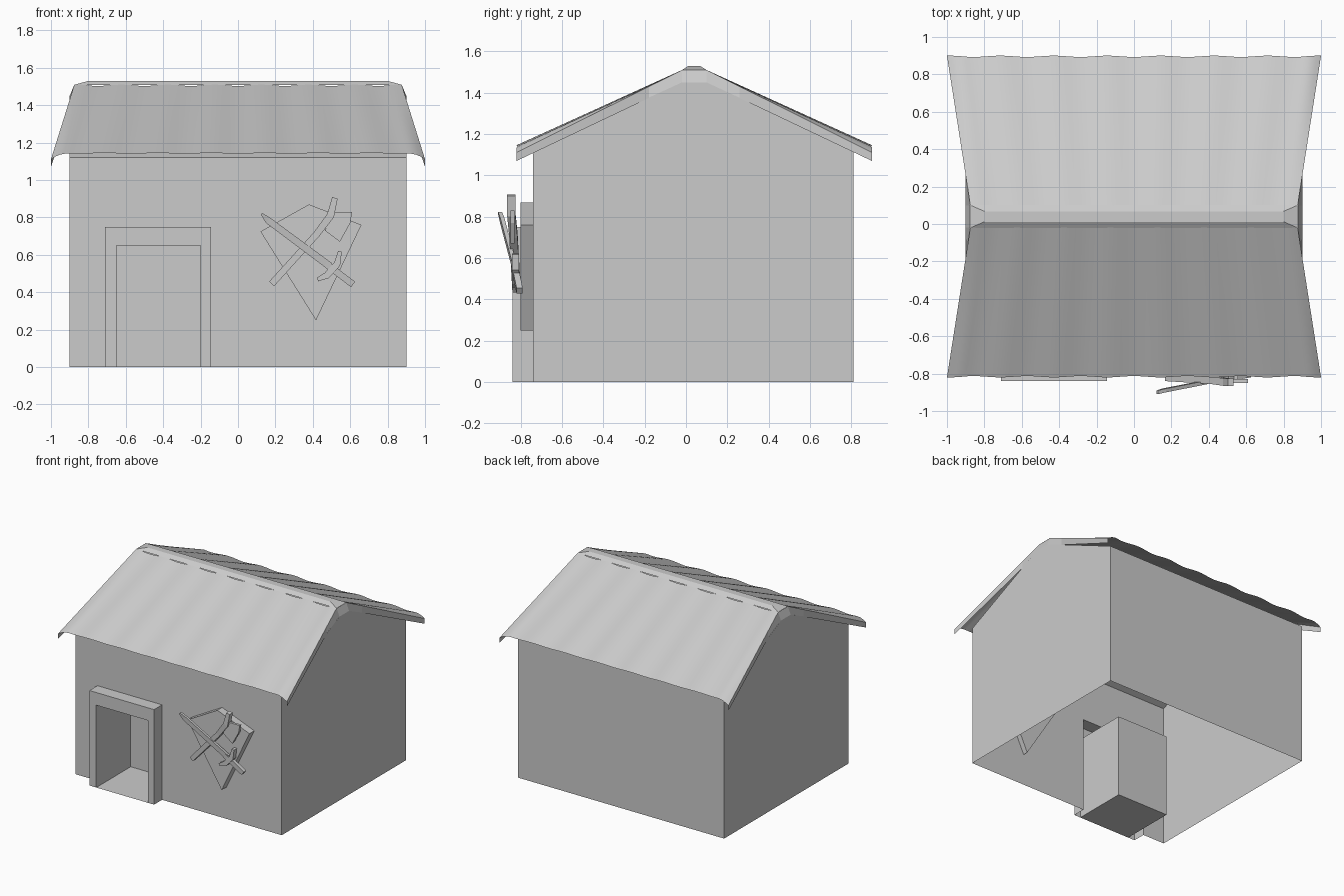
import bpy, bmesh, math
from mathutils import Vector

old = bpy.data.objects.get("Cube")
if old:
    bpy.data.objects.remove(old, do_unlink=True)

grey = bpy.data.materials.new("plain_grey")
grey.use_nodes = True
COLOUR = (0.6, 0.6, 0.6, 1)
grey.diffuse_color = COLOUR
grey.node_tree.nodes["Principled BSDF"].inputs["Base Color"].default_value = COLOUR


def finish(name, bm, recalc=True, smooth=False):
    """Turn a bmesh into a named, coloured object."""
    bmesh.ops.remove_doubles(bm, verts=bm.verts, dist=0.0005)
    if recalc:
        bmesh.ops.recalc_face_normals(bm, faces=bm.faces)
    mesh = bpy.data.meshes.new(name)
    bm.to_mesh(mesh)
    bm.free()
    mesh.materials.append(grey)
    obj = bpy.data.objects.new(name, mesh)
    bpy.context.collection.objects.link(obj)
    if smooth:
        bpy.ops.object.select_all(action="DESELECT")
        obj.select_set(True)
        bpy.context.view_layer.objects.active = obj
        bpy.ops.object.shade_smooth_by_angle(angle=math.radians(30))
    return obj


def face(bm, points):
    return bm.faces.new([bm.verts.new(p) for p in points])


def outward_face(bm, points, side):
    """Add a face whose normal points to the given x side."""
    f = face(bm, points)
    f.normal_update()
    if f.normal.x * side < 0:
        f.normal_flip()


def plate(name, outline, front, back):
    """Extrude an x-z outline between two y positions."""
    bm = bmesh.new()
    face(bm, [(x, front, z) for x, z in outline])
    ext = bmesh.ops.extrude_face_region(bm, geom=bm.faces[:])
    for v in ext["geom"]:
        if isinstance(v, bmesh.types.BMVert):
            v.co.y = back
    return finish(name, bm)


def bar(name, path, widths, depth):
    """Square-section bar swept along a path of (x, y, z) points facing the front."""
    bm = bmesh.new()
    pts = [Vector(p) for p in path]
    rings = []
    for i, p in enumerate(pts):
        d = pts[min(i + 1, len(pts) - 1)] - pts[max(i - 1, 0)]
        side = Vector((d.z, 0, -d.x)).normalized() * widths[i] / 2
        deep = Vector((0, depth / 2, 0))
        rings.append([bm.verts.new(p + a) for a in
                      (side + deep, side - deep, -side - deep, -side + deep)])
    for a, b in zip(rings, rings[1:]):
        for k in range(4):
            n = (k + 1) % 4
            bm.faces.new((a[k], a[n], b[n], b[k]))
    bm.faces.new(rings[0])
    bm.faces.new(rings[-1])
    return finish(name, bm)


# House shell, open underneath, with the doorway pushed into the front wall
W, FRONT, BACK, EAVE, TOP = 0.9, -0.74, 0.81, 1.12, 1.45
RIDGE_F, RIDGE_B = -0.02, 0.10
gable = [(FRONT, 0), (FRONT, EAVE), (RIDGE_F, TOP), (RIDGE_B, TOP), (BACK, EAVE), (BACK, 0)]
outer = [(-0.71, 0), (-0.71, 0.75), (-0.145, 0.75), (-0.145, 0)]
inner = [(-0.65, 0), (-0.65, 0.65), (-0.20, 0.65), (-0.20, 0)]
wall = [(-W, 0), (-W, EAVE), (W, EAVE), (W, 0)]
bm = bmesh.new()
for x in (-W, W):
    face(bm, [(x, y, z) for y, z in gable])
for (y0, z0), (y1, z1) in list(zip(gable, gable[1:]))[1:]:
    face(bm, [(-W, y0, z0), (W, y0, z0), (W, y1, z1), (-W, y1, z1)])


def bridge(loop_a, ya, loop_b, yb):
    for i in range(3):
        (ax, az), (bx, bz) = loop_a[i], loop_a[i + 1]
        (cx, cz), (dx, dz) = loop_b[i], loop_b[i + 1]
        face(bm, [(ax, ya, az), (bx, ya, bz), (dx, yb, dz), (cx, yb, cz)])


PORCH, RECESS = -0.84, -0.41
bridge(wall, FRONT, outer, FRONT)
bridge(outer, FRONT, outer, PORCH)
bridge(outer, PORCH, inner, PORCH)
bridge(inner, PORCH, inner, RECESS)
face(bm, [(x, RECESS, z) for x, z in inner])
face(bm, [(inner[0][0], PORCH, 0), (inner[3][0], PORCH, 0),
          (inner[3][0], RECESS, 0), (inner[0][0], RECESS, 0)])
finish("house_walls", bm)


# Rippled roof sheets that flare and droop towards the eave corners
def roof_point(u, t, sign):
    edge = max(0, abs(u) - 0.9) * 10
    droop = edge ** 2 * 0.035 * t
    ripple = 0.0035 * (math.cos(7 * math.pi * (u + 1)) - 1) * (1 - edge)
    x = u * (0.875 + 0.125 * t)
    y = 0.04 + sign * (0.06 + (0.80 + ripple) * t)
    return (x, y, 1.51 - 0.364 * t + ripple - droop)


def rim_foot(side, t, sign):
    x, y, _ = roof_point(side, t, sign)
    return (side * max(W, abs(x)), y, TOP - 0.38 * t)


COLS, ROWS = 84, 5
for name, sign in (("roof_front", -1), ("roof_back", 1)):
    bm = bmesh.new()
    grid = [[bm.verts.new(roof_point(-1 + 2 * i / COLS, j / ROWS, sign))
             for i in range(COLS + 1)] for j in range(ROWS + 1)]
    for j in range(ROWS):
        for i in range(COLS):
            quad = [grid[j][i], grid[j][i + 1], grid[j + 1][i + 1], grid[j + 1][i]]
            bm.faces.new(quad[::-1] if sign > 0 else quad)
    bmesh.ops.recalc_face_normals(bm, faces=bm.faces)
    bm.faces.ensure_lookup_table()
    if bm.faces[0].normal.z < 0:
        bmesh.ops.reverse_faces(bm, faces=bm.faces)
    finish(name, bm, recalc=False, smooth=True)

# Turned-down rims along both gable ends, continuing across each peak
bm = bmesh.new()
for side in (-1, 1):
    for sign in (-1, 1):
        for j in range(ROWS):
            a, b = j / ROWS, (j + 1) / ROWS
            outward_face(bm, [roof_point(side, a, sign), roof_point(side, b, sign),
                              rim_foot(side, b, sign), rim_foot(side, a, sign)], side)
    outward_face(bm, [roof_point(side, 0, -1), roof_point(side, 0, 1),
                      rim_foot(side, 0, 1), rim_foot(side, 0, -1)], side)
finish("gable_rims", bm, recalc=False)

# Ridge cap with sloping ends
bm = bmesh.new()
low = [(-0.876, -0.021, 1.509), (0.876, -0.021, 1.509),
       (0.876, 0.101, 1.509), (-0.876, 0.101, 1.509)]
high = [(-0.80, 0.012, 1.53), (0.80, 0.012, 1.53), (0.80, 0.068, 1.53), (-0.80, 0.068, 1.53)]
face(bm, low)
face(bm, high)
for i in range(4):
    n = (i + 1) % 4
    face(bm, [low[i], low[n], high[n], high[i]])
finish("ridge_cap", bm)

# Wall emblem: shield, axe and sword
plate("shield", [(0.12, 0.725), (0.38, 0.87), (0.66, 0.76), (0.417, 0.25)], -0.80, -0.70)
bar("axe_handle", [(0.18, -0.82, 0.445), (0.42, -0.835, 0.71), (0.495, -0.845, 0.81),
                   (0.518, -0.845, 0.905)], [0.036, 0.036, 0.04, 0.03], 0.04)
plate("axe_head", [(0.50, 0.83), (0.61, 0.83), (0.60, 0.77), (0.545, 0.67), (0.465, 0.73)],
      -0.85, -0.83)
bar("sword_blade", [(0.125, -0.90, 0.82), (0.16, -0.89, 0.785), (0.49, -0.825, 0.54)],
    [0.01, 0.036, 0.04], 0.02)
bar("sword_grip", [(0.47, -0.828, 0.552), (0.615, -0.805, 0.442)], [0.036, 0.036], 0.03)
bar("sword_guard", [(0.425, -0.825, 0.468), (0.475, -0.825, 0.49), (0.53, -0.825, 0.55),
                    (0.545, -0.825, 0.62)], [0.02, 0.036, 0.036, 0.02], 0.036)
